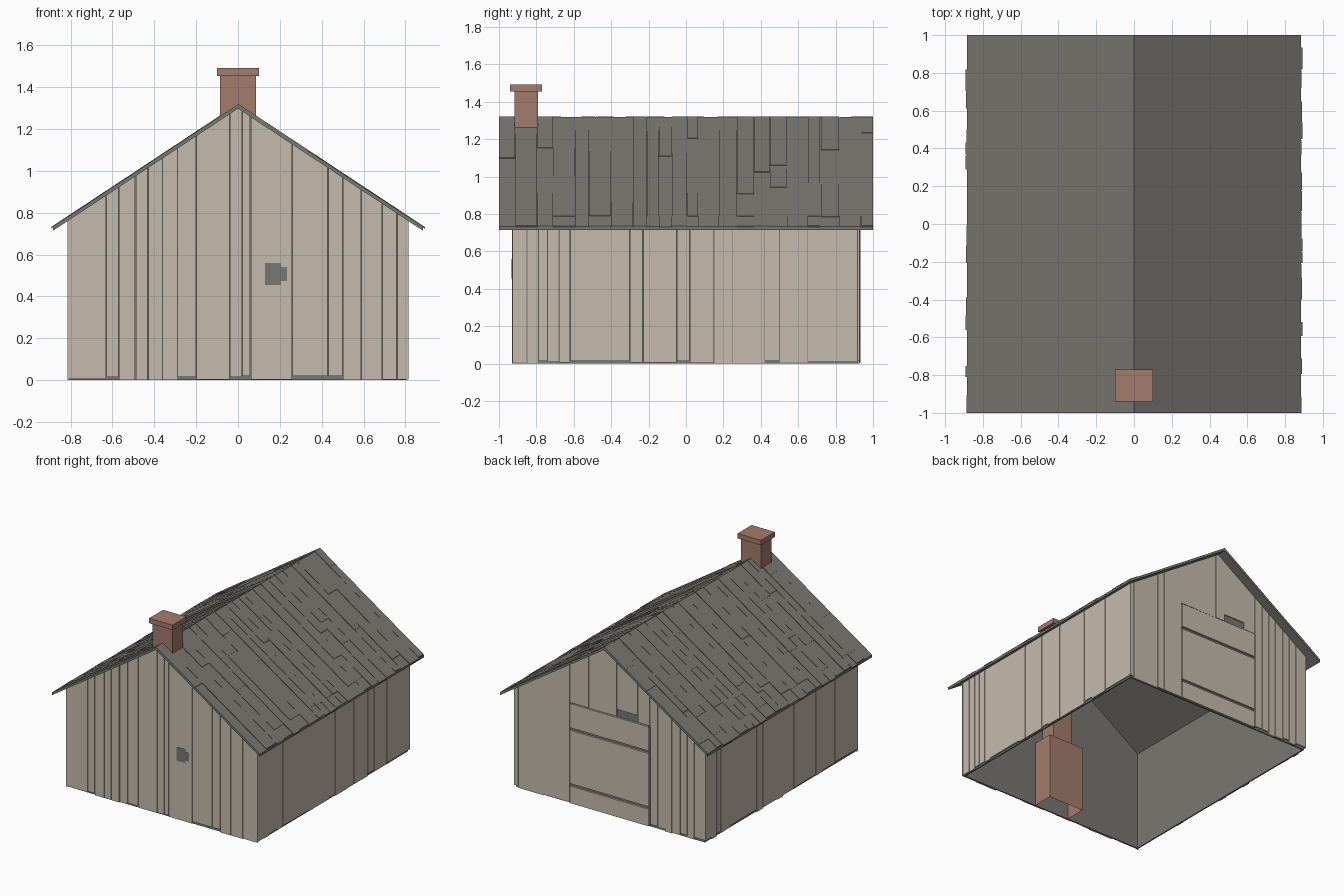
import bpy, bmesh, random

random.seed(7)
cube = bpy.data.objects.get("Cube")
if cube:
    bpy.data.objects.remove(cube, do_unlink=True)


def material(name, rgb):
    m = bpy.data.materials.new(name)
    m.use_nodes = True
    m.diffuse_color = (*rgb, 1)
    m.node_tree.nodes["Principled BSDF"].inputs["Base Color"].default_value = (*rgb, 1)
    return m


WOOD = material("pale weathered wood", (0.56, 0.50, 0.42))
GREY = material("grey shingle", (0.19, 0.185, 0.165))
BRICK = material("dusty brick", (0.37, 0.20, 0.15))

HALF_X, HALF_Y = 0.815, 0.93     # outer wall faces
RIDGE, PITCH = 1.322, 0.66       # roof line
LINING = 0.01                    # depth of the boards over the lining


def roof_z(x, drop=0.0):
    return RIDGE - PITCH * abs(x) - drop


def prism(bm, points, axis, d0, d1, closed=True):
    """Extrude a (u, z) outline along the x or y axis."""
    def place(u, z, d):
        return (u, d, z) if axis == "y" else (d, u, z)
    a = [bm.verts.new(place(u, z, d0)) for u, z in points]
    b = [bm.verts.new(place(u, z, d1)) for u, z in points]
    n = len(points)
    faces = [bm.faces.new((a[i], a[(i + 1) % n], b[(i + 1) % n], b[i]))
             for i in range(n) if closed or i]
    faces += [bm.faces.new(a), bm.faces.new(b[::-1])]
    bmesh.ops.recalc_face_normals(bm, faces=faces)


def rect(u0, u1, z0, z1):
    return [(u0, z0), (u1, z0), (u1, z1), (u0, z1)]


def finish(name, bm, mat):
    me = bpy.data.meshes.new(name)
    bm.to_mesh(me)
    bm.free()
    me.materials.append(mat)
    ob = bpy.data.objects.new(name, me)
    bpy.context.collection.objects.link(ob)
    return ob


def gable_outline(u0, u1, z0, drop=0.02):
    top = [(u1, roof_z(u1, drop)), (u0, roof_z(u0, drop))]
    if u0 < 0 < u1:
        top.insert(1, (0, roof_z(0, drop)))
    return [(u0, z0), (u1, z0)] + top


def ragged():
    return random.choice((0.0, 0.003, 0.006, 0.014, 0.02))


# Inner lining of the four walls, open underneath
bm = bmesh.new()
LX, LY = HALF_X - LINING, HALF_Y - LINING
for s in (-1, 1):
    prism(bm, gable_outline(-LX, LX, 0), "y", s * LY, s * (LY - 0.01))
    prism(bm, rect(-LY, LY, 0, roof_z(LX, 0.02)), "x", s * LX, s * (LX - 0.01))
finish("wall_lining", bm, GREY)

# Gable boards
front_seams = [-HALF_X, -0.63, -0.57, -0.49, -0.43, -0.36, -0.29, -0.2, -0.04, 0.02,
               0.06, 0.26, 0.43, 0.5, 0.59, 0.69, 0.76, HALF_X]
back_seams = [-HALF_X, -0.72, -0.66, -0.6, -0.53, -0.47, -0.41, -0.34, -0.24, -0.06,
              0.02, 0.18, 0.34, 0.5, 0.56, 0.78, HALF_X]
DOOR_W, DOOR_TOP = 0.34, 0.77
GAP = 0.003


def gable_boards(name, seams, side, door=False):
    bm = bmesh.new()
    for u0, u1 in zip(seams, seams[1:]):
        bottom = ragged()
        if door and u0 >= -DOOR_W and u1 <= DOOR_W:
            bottom = DOOR_TOP + (0.06 if u0 == -0.24 else 0.006)
        depth = LY + random.uniform(0.007, LINING)
        g0 = 0 if u0 == -HALF_X else GAP / 2
        g1 = 0 if u1 == HALF_X else GAP / 2
        prism(bm, gable_outline(u0 + g0, u1 - g1, bottom), "y", side * LY, side * depth)
    return finish(name, bm, WOOD)


gable_boards("front_boards", front_seams, -1)
gable_boards("back_boards", back_seams, 1, door=True)

# Side boards
side_seams = [-HALF_Y, -0.85, -0.79, -0.74, -0.68, -0.62, -0.3, -0.23, -0.05, 0.02,
              0.15, 0.25, 0.42, 0.5, 0.65, 0.915, HALF_Y]
for name, s in (("right_boards", -1), ("left_boards", 1)):
    bm = bmesh.new()
    for v0, v1 in zip(side_seams, side_seams[1:]):
        a, b = sorted((s * v0, s * v1))
        depth = LX + random.uniform(0.007, LINING)
        prism(bm, rect(a + GAP / 2, b - GAP / 2, ragged(), roof_z(HALF_X, 0.02)),
              "x", s * LX, s * depth)
    finish(name, bm, WOOD)

# Barn door: three panels with open slots between them
bm = bmesh.new()
for z0, z1 in ((0.004, 0.135), (0.155, 0.565), (0.585, DOOR_TOP)):
    prism(bm, rect(-DOOR_W + 0.012, DOOR_W - 0.006, z0, z1), "y", LY, HALF_Y + 0.004)
finish("barn_door", bm, WOOD)

bm = bmesh.new()
prism(bm, rect(-DOOR_W - 0.006, -DOOR_W + 0.01, 0.01, DOOR_TOP), "y", LY, HALF_Y + 0.004)
finish("door_edge", bm, GREY)

# Missing board patch on the front
bm = bmesh.new()
prism(bm, rect(0.13, 0.205, 0.455, 0.56), "y", -HALF_Y, -HALF_Y - 0.002)
prism(bm, rect(0.205, 0.235, 0.475, 0.54), "y", -HALF_Y, -HALF_Y - 0.002)
finish("front_patch", bm, GREY)

# Roof deck and loose shingle strips
EAVE = 0.885


def slope_slab(bm, s, x0, x1, y0, y1, top, bottom):
    pts = [(s * x0, roof_z(x0, top)), (s * x1, roof_z(x1, top)),
           (s * x1, roof_z(x1, bottom)), (s * x0, roof_z(x0, bottom))]
    prism(bm, pts, "y", y0, y1)


for name, s in (("right", -1), ("left", 1)):
    bm = bmesh.new()
    slope_slab(bm, s, 0, EAVE, -1, 1, 0.007, 0.024)
    finish(name + "_roof_deck", bm, GREY)
    bm = bmesh.new()
    y = -1.0
    while y < 1:
        y1 = y + random.uniform(0.06, 0.12)
        if y1 > 0.95:
            y1 = 1.0
        cuts = sorted(random.uniform(0.08, 0.74) for _ in range(random.randint(1, 3)))
        cuts = [0] + cuts + [random.choice((0.805, 0.81)), EAVE + random.uniform(-0.004, 0.008)]
        for x0, x1 in zip(cuts, cuts[1:]):
            slope_slab(bm, s, x0, x1, y + (GAP / 2 if y > -1 else 0),
                       y1 - (GAP / 2 if y1 < 1 else 0), random.uniform(0, 0.004), 0.009)
        y = y1
    finish(name + "_shingles", bm, GREY)

# Chimney: hearth box open underneath, stack and cap
for name, half, y0, y1, z0, z1 in (("hearth", 0.15, -0.918, -0.75, 0, 0.51),
                                   ("chimney_stack", 0.085, -0.918, -0.79, 0.5, 1.46),
                                   ("chimney_cap", 0.1, -0.94, -0.77, 1.455, 1.493)):
    bm = bmesh.new()
    prism(bm, rect(-half, half, z0, z1), "y", y0, y1, closed=name != "hearth")
    finish(name, bm, BRICK)
